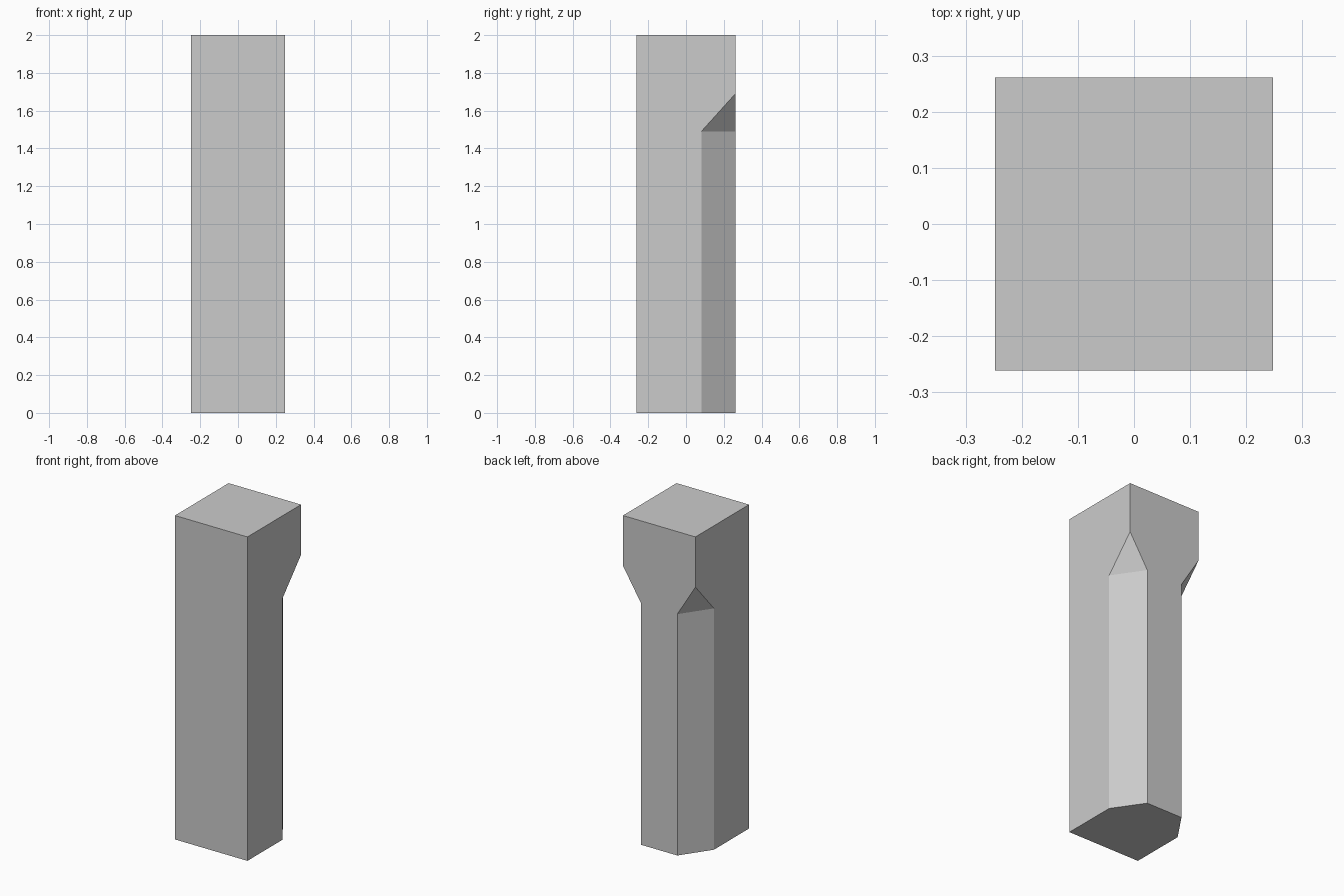
import bpy, bmesh

if "Cube" in bpy.data.objects:
    bpy.data.objects.remove(bpy.data.objects["Cube"])

W, D, H = 0.2475, 0.2615, 2.0      # half width, half depth, height
CX, CY = 0.1235, 0.081             # where the rear corner chamfers start
Z_STOP, Z_TIP = 1.49, 1.69         # top of the chamfer and tip of its run-out

bm = bmesh.new()
cache = {}


def vert(co):
    if co not in cache:
        cache[co] = bm.verts.new(co)
    return cache[co]


def face(*points):
    bm.faces.new([vert(p) for p in points])


# Outlines: chamfered foot, square head
foot = [(-W, -D), (W, -D), (W, CY), (CX, D), (-CX, D), (-W, CY)]
head = [(-W, -D), (W, -D), (W, D), (-W, D)]
face(*[(x, y, 0.0) for x, y in reversed(foot)])
face(*[(x, y, H) for x, y in head])

# Front
face((-W, -D, 0.0), (W, -D, 0.0), (W, -D, H), (-W, -D, H))

# Back: narrow below, widening to the square head
face((CX, D, 0.0), (-CX, D, 0.0), (-CX, D, Z_STOP), (-W, D, Z_TIP),
     (-W, D, H), (W, D, H), (W, D, Z_TIP), (CX, D, Z_STOP))

for s in (-1, 1):
    # Side wall
    face((s * W, -D, 0.0), (s * W, CY, 0.0), (s * W, CY, Z_STOP),
         (s * W, D, Z_TIP), (s * W, D, H), (s * W, -D, H))
    # Chamfer and its sloped run-out
    face((s * W, CY, 0.0), (s * CX, D, 0.0), (s * CX, D, Z_STOP), (s * W, CY, Z_STOP))
    face((s * W, CY, Z_STOP), (s * CX, D, Z_STOP), (s * W, D, Z_TIP))

bmesh.ops.recalc_face_normals(bm, faces=bm.faces[:])
mesh = bpy.data.meshes.new("chamfered_post")
bm.to_mesh(mesh)
bm.free()
bpy.context.collection.objects.link(bpy.data.objects.new("chamfered_post", mesh))
